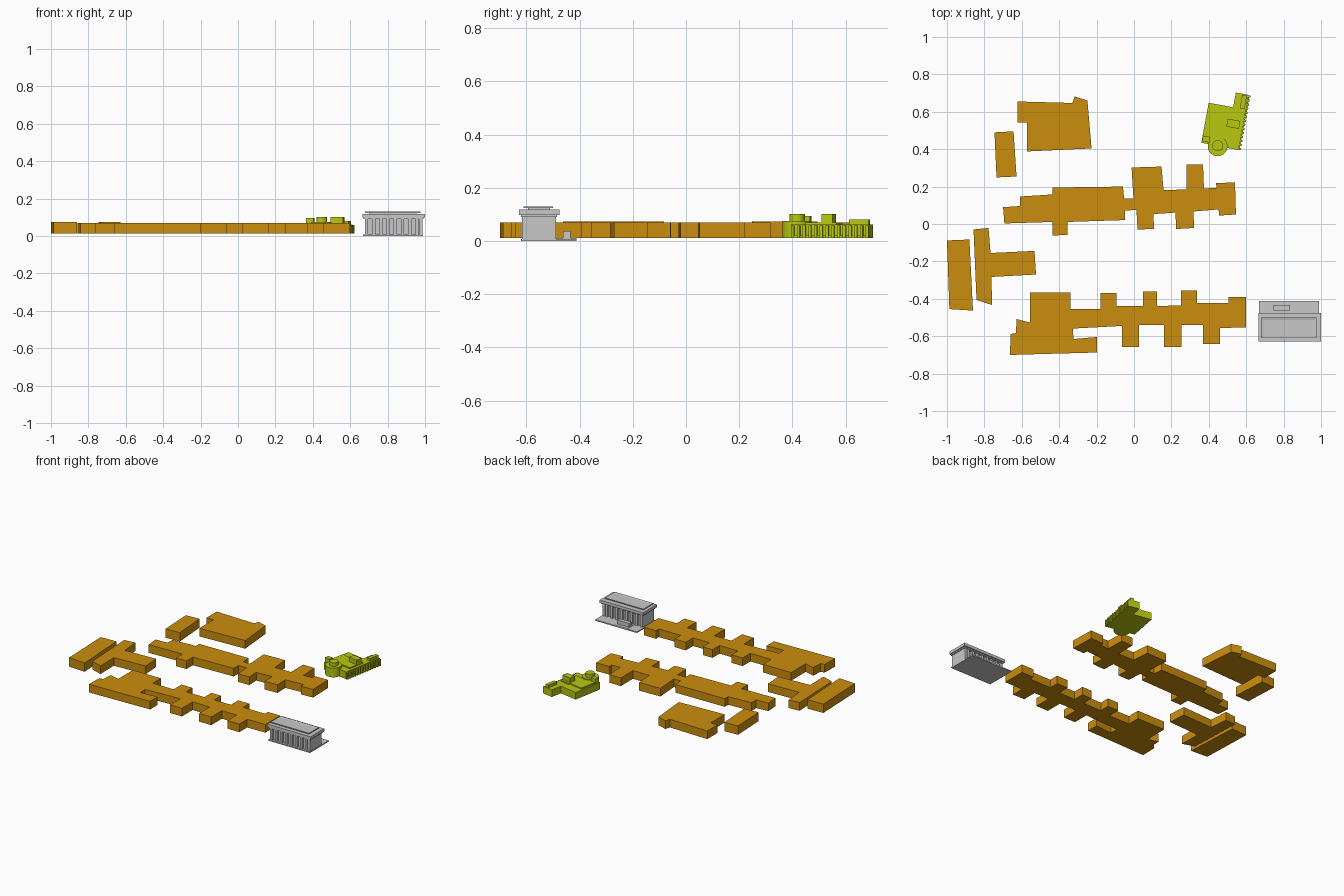
import bpy, bmesh, math
from mathutils import Matrix, Vector


def material(name, rgb):
    m = bpy.data.materials.new(name)
    m.diffuse_color = (*rgb, 1)
    return m


ORANGE = material("orange", (0.60, 0.27, 0.004))
GREEN = material("yellow_green", (0.48, 0.58, 0.005))
GREY = material("light_grey", (0.58, 0.58, 0.58))


def finish(bm, name, mat, matrix=None):
    bmesh.ops.recalc_face_normals(bm, faces=bm.faces)
    me = bpy.data.meshes.new(name)
    bm.to_mesh(me)
    bm.free()
    me.materials.append(mat)
    ob = bpy.data.objects.new(name, me)
    if matrix:
        ob.matrix_world = matrix
    bpy.context.collection.objects.link(ob)
    return ob


def prism(name, outline, z0, z1, mat, matrix=None):
    """Extrude a flat footprint upwards."""
    bm = bmesh.new()
    low = bm.faces.new([bm.verts.new((x, y, z0)) for x, y in outline])
    ext = bmesh.ops.extrude_face_region(bm, geom=[low], use_keep_orig=True)
    top = [v for v in ext["geom"] if isinstance(v, bmesh.types.BMVert)]
    bmesh.ops.translate(bm, verts=top, vec=(0, 0, z1 - z0))
    return finish(bm, name, mat, matrix)


def box(name, x0, x1, y0, y1, z0, z1, mat, matrix=None):
    return prism(name, [(x0, y0), (x1, y0), (x1, y1), (x0, y1)], z0, z1, mat, matrix)


def drum(name, x, y, r, z0, z1, mat, matrix=None, n=24):
    ring = [(x + r * math.cos(math.tau * i / n), y + r * math.sin(math.tau * i / n)) for i in range(n)]
    return prism(name, ring, z0, z1, mat, matrix)


# --- orange blocks ---
B, T, TALL = 0.012, 0.069, 0.074
prism("north_hall", [(-.623, .655), (-.329, .647), (-.318, .682), (-.249, .66),
                     (-.227, .404), (-.571, .388), (-.571, .543), (-.623, .543)], B, T, ORANGE)
prism("north_annex", [(-.746, .49), (-.644, .495), (-.628, .254), (-.735, .249)], B, TALL, ORANGE)
prism("west_bar", [(-1, -.088), (-.88, -.083), (-.861, -.463), (-.987, -.455)], B, TALL, ORANGE)
prism("west_t_block", [(-.858, -.029), (-.778, -.021), (-.767, -.155), (-.532, -.144),
                       (-.524, -.27), (-.762, -.283), (-.759, -.433), (-.842, -.406)], B, T, ORANGE)
prism("middle_winged_block", [
    (-.70, .09), (-.61, .096), (-.61, .147), (-.436, .158), (-.436, .195), (-.059, .2),
    (-.053, .136), (-.003, .136), (-.013, .302), (.147, .307), (.158, .182), (.281, .184),
    (.281, .318), (.369, .318), (.374, .19), (.441, .193), (.439, .219), (.54, .222),
    (.545, .051), (.455, .045), (.452, .078), (.318, .067), (.321, -.021), (.225, -.027),
    (.222, .061), (.104, .053), (.107, -.027), (.019, -.029), (.013, .075), (-.048, .072),
    (-.048, .021), (-.356, .011), (-.356, -.059), (-.436, -.061), (-.436, .011), (-.693, .003)],
    B, T, ORANGE)
prism("south_winged_block", [
    (-.556, -.366), (-.34, -.366), (-.34, -.455), (-.179, -.455), (-.179, -.369), (-.094, -.369),
    (-.094, -.439), (.048, -.439), (.048, -.361), (.123, -.361), (.123, -.438), (.251, -.436),
    (.251, -.356), (.337, -.356), (.337, -.422), (.505, -.422), (.505, -.39), (.599, -.39),
    (.599, -.553), (.46, -.556), (.46, -.642), (.369, -.642), (.369, -.54), (.254, -.54),
    (.254, -.658), (.16, -.658), (.16, -.54), (.027, -.54), (.027, -.658), (-.064, -.658),
    (-.064, -.545), (-.326, -.559), (-.324, -.615), (-.198, -.604), (-.198, -.687), (-.663, -.7),
    (-.66, -.588), (-.631, -.583), (-.628, -.508), (-.556, -.527)], B, T, ORANGE)

# --- grey colonnaded hall ---
box("hall_platform", .668, .99, -.62, -.412, 0, .008, GREY)
box("hall_core", .69, .975, -.602, -.503, .008, .094, GREY)
for x in (.678, .969):
    box("hall_end_wall", x, x + .018, -.617, -.488, .008, .094, GREY)
for i in range(7):
    x = .717 + i * .0385
    for y in (-.617, -.503):
        box("hall_column", x, x + .017, y, y + .015, .008, .094, GREY)
box("hall_architrave", .672, .993, -.621, -.484, .09, .098, GREY)
box("hall_cornice", .665, 1, -.627, -.476, .098, .118, GREY)
box("hall_roof_neck", .70, .955, -.594, -.511, .118, .124, GREY)
# roof slab with a sunken panel
slab = box("hall_roof_slab", .68, .976, -.61, -.5, .124, .130, GREY)
bm = bmesh.new()
bm.from_mesh(slab.data)
top = [f for f in bm.faces if f.normal.z > .9]
bmesh.ops.inset_region(bm, faces=top, thickness=.017, depth=-.003)
bm.to_mesh(slab.data)
bm.free()
# entrance porch on the platform
box("hall_entrance_step", .743, .837, -.502, -.412, .008, .011, GREY)
box("hall_entrance_porch", .745, .835, -.462, -.434, .011, .038, GREY)

# --- green complex, in its own tilted frame (origin at its south-east corner) ---
M = Matrix.Translation(Vector((.57, .393, 0))) @ Matrix.Rotation(math.radians(-10.4), 4, 'Z')
prism("green_base", [(-.214, .003), (-.012, 0), (-.012, .30), (-.081, .30), (-.081, .22), (-.214, .22)],
      B, .062, GREEN, M)
box("green_roof_deck", -.205, -.1, .02, .16, .062, .07, GREEN, M)
box("green_roof_step", -.1, -.03, .05, .17, .062, .07, GREEN, M)
box("green_roof_block", -.098, -.03, .112, .155, .07, .102, GREEN, M)
box("green_corner_block", -.212, -.172, .012, .042, .062, .095, GREEN, M)
box("green_wing_ridge", -.045, -.02, .22, .295, .062, .081, GREEN, M)
drum("green_rotunda", -.125, 0, .053, B, .076, GREEN, M)
drum("green_rotunda_tower", -.125, 0.003, .029, .076, .101, GREEN, M)
# row of fins along the east wall
box("green_fin_sill", -.012, -.006, 0, .296, B, .02, GREEN, M)
for i in range(14):
    v = .002 + i * .0219
    box("green_fin", -.012, 0, v, v + .011, B, .058, GREEN, M)
